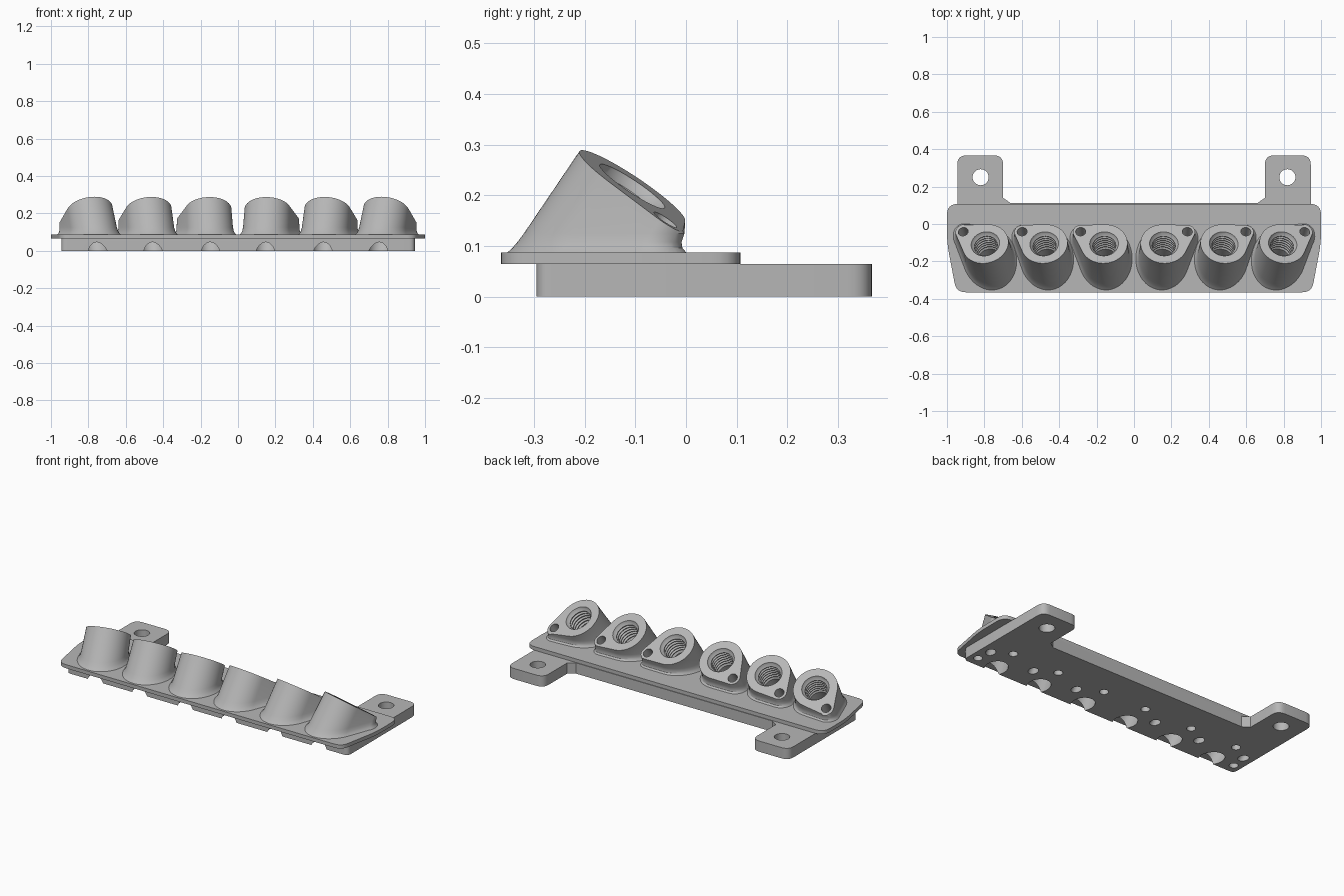
import bpy, bmesh, math
from mathutils import Vector

if "Cube" in bpy.data.objects:
    bpy.data.objects.remove(bpy.data.objects["Cube"], do_unlink=True)

grey = bpy.data.materials.new("Cast grey")
grey.use_nodes = True
grey.diffuse_color = (0.47, 0.47, 0.47, 1)
grey.node_tree.nodes["Principled BSDF"].inputs["Base Color"].default_value = grey.diffuse_color


def loft(bm, rings):
    """Closed solid skinned through rings of equal point count."""
    loops = [[bm.verts.new(p) for p in ring] for ring in rings]
    n = len(loops[0])
    faces = [bm.faces.new(loops[0]), bm.faces.new(loops[-1])]
    for a, b in zip(loops, loops[1:]):
        for i in range(n):
            j = (i + 1) % n
            faces.append(bm.faces.new((a[i], a[j], b[j], b[i])))
    bmesh.ops.recalc_face_normals(bm, faces=faces)


def make(name, bm):
    mesh = bpy.data.meshes.new(name)
    bm.to_mesh(mesh)
    bm.free()
    mesh.materials.append(grey)
    obj = bpy.data.objects.new(name, mesh)
    bpy.context.collection.objects.link(obj)
    return obj


def rounded(corners, steps=6):
    """Outline with each (x, y, radius) corner rounded."""
    out = []
    for i, (x, y, r) in enumerate(corners):
        p = Vector((x, y))
        if r == 0:
            out.append(p)
            continue
        a = p + (Vector(corners[i - 1][:2]) - p).normalized() * r
        b = p + (Vector(corners[(i + 1) % len(corners)][:2]) - p).normalized() * r
        for k in range(steps + 1):
            t = k / steps
            out.append(a * (1 - t) ** 2 + p * 2 * t * (1 - t) * 0.96
                       + p * 2 * t * (1 - t) * 0.04 + b * t ** 2)
    return out


def slab(name, half, z0, z1):
    """Symmetric slab from the corners of its +x half."""
    outline = rounded(half + [(-x, y, r) for x, y, r in reversed(half)])
    bm = bmesh.new()
    loft(bm, [[(p.x, p.y, z) for p in outline] for z in (z0, z1)])
    return make(name, bm)


def lathe(bm, centre, axis, profile, seg=32):
    """Solid of revolution from (distance along axis, radius) pairs."""
    u = axis.orthogonal().normalized()
    v = axis.cross(u)
    angles = [math.tau * i / seg for i in range(seg)]
    loft(bm, [[centre + axis * t + (u * math.cos(a) + v * math.sin(a)) * r
               for a in angles] for t, r in profile])


def boolean(target, other, operation):
    mod = target.modifiers.new("bool", "BOOLEAN")
    mod.operation, mod.solver, mod.object = operation, "EXACT", other
    bpy.ops.object.select_all(action="DESELECT")
    bpy.context.view_layer.objects.active = target
    target.select_set(True)
    bpy.ops.object.modifier_apply(modifier=mod.name)


# Mounting plate with two rear tabs, and the overhanging flange
plate = slab("mounting_plate", [
    (0.945, -0.295, 0.03), (0.945, 0.367, 0.05), (0.70, 0.367, 0.05),
    (0.70, 0.14, 0), (0.66, 0.112, 0)], 0, 0.065)
flange = slab("flange_with_sockets", [
    (0.95, -0.365, 0.05), (1.0, -0.1, 0.06), (1.0, 0.108, 0.06)], 0.065, 0.087)

BIG, EAR = 0.125, 0.042
cut = bmesh.new()
up = Vector((0, 0, 1))

# Thread profile of the sockets
thread = [(0.06, 0.077), (0.0, 0.077), (-0.012, 0.071)]
for k in range(6):
    t = -0.02 - 0.02 * k
    thread += [(t, 0.062), (t - 0.004, 0.062), (t - 0.008, 0.071), (t - 0.014, 0.071)]
thread += [(-0.145, 0.062), (-0.36, 0.062)]


def socket(side, x, slope, ear_dx):
    axis = Vector((side * slope, 0.667, 1)).normalized()
    c = Vector((side * x, -0.106, 0.218))
    v = (axis * axis.z - up).normalized()
    u = v.cross(axis)
    # Ear centre lies on the tilted top face
    d = Vector((side * ear_dx, 0.065, 0))
    d.z = -(axis.x * d.x + axis.y * d.y) / axis.z
    phi = math.atan2(d.dot(v), d.dot(u))
    beta = math.acos((BIG - EAR) / d.length)
    # Teardrop outline: large arc then ear arc
    outline = []
    for centre, r, a0, a1, n in ((c, BIG, phi + beta, phi + math.tau - beta, 44),
                                 (c + d, EAR, phi - beta, phi + beta, 14)):
        for i in range(n + 1):
            a = a0 + (a1 - a0) * i / n
            normal = u * math.cos(a) + v * math.sin(a)
            outline.append((centre + normal * r, normal, 1 + 0.6 * math.sin(a)))
    rings = [[p for p, _, _ in outline]]
    # Wall runs down the axis and flares into the flange
    for z, off in ((0.125, 0.003), (0.108, 0.006), (0.096, 0.011), (0.085, 0.02), (0.073, 0.02)):
        ring = []
        for p, normal, w in outline:
            q = p + normal * off * w
            ring.append(q - axis * ((q.z - z) / axis.z))
        rings.append(ring)
    bm = bmesh.new()
    loft(bm, rings)
    boss = make("socket_boss", bm)
    boolean(flange, boss, "UNION")
    bpy.data.objects.remove(boss, do_unlink=True)
    # Threaded bore, ear bolt hole and blind hole underneath
    lathe(cut, c, axis, thread, 40)
    lathe(cut, c + d, axis, [(0.05, 0.027), (-0.3, 0.027)], 24)
    lathe(cut, Vector((side * (x - 0.015), -0.078, 0)), up, [(-0.05, 0.025), (0.06, 0.025)], 24)


for side in (-1, 1):
    for spec in ((0.16, 0.055, 0.125), (0.48, 0.11, 0.118), (0.795, 0.19, 0.118)):
        socket(side, *spec)
    # Tab hole and end locating hole
    lathe(cut, Vector((side * 0.82, 0.25, 0)), up, [(-0.05, 0.043), (0.15, 0.043)])
    lathe(cut, Vector((side * 0.895, -0.235, 0)), up, [(-0.05, 0.025), (0.06, 0.025)], 24)

cutter = make("hole_cutter", cut)
cutter.hide_render = True
for part in (plate, flange):
    boolean(part, cutter, "DIFFERENCE")
    bpy.ops.object.shade_smooth_by_angle(angle=math.radians(30))
bpy.data.objects.remove(cutter, do_unlink=True)
